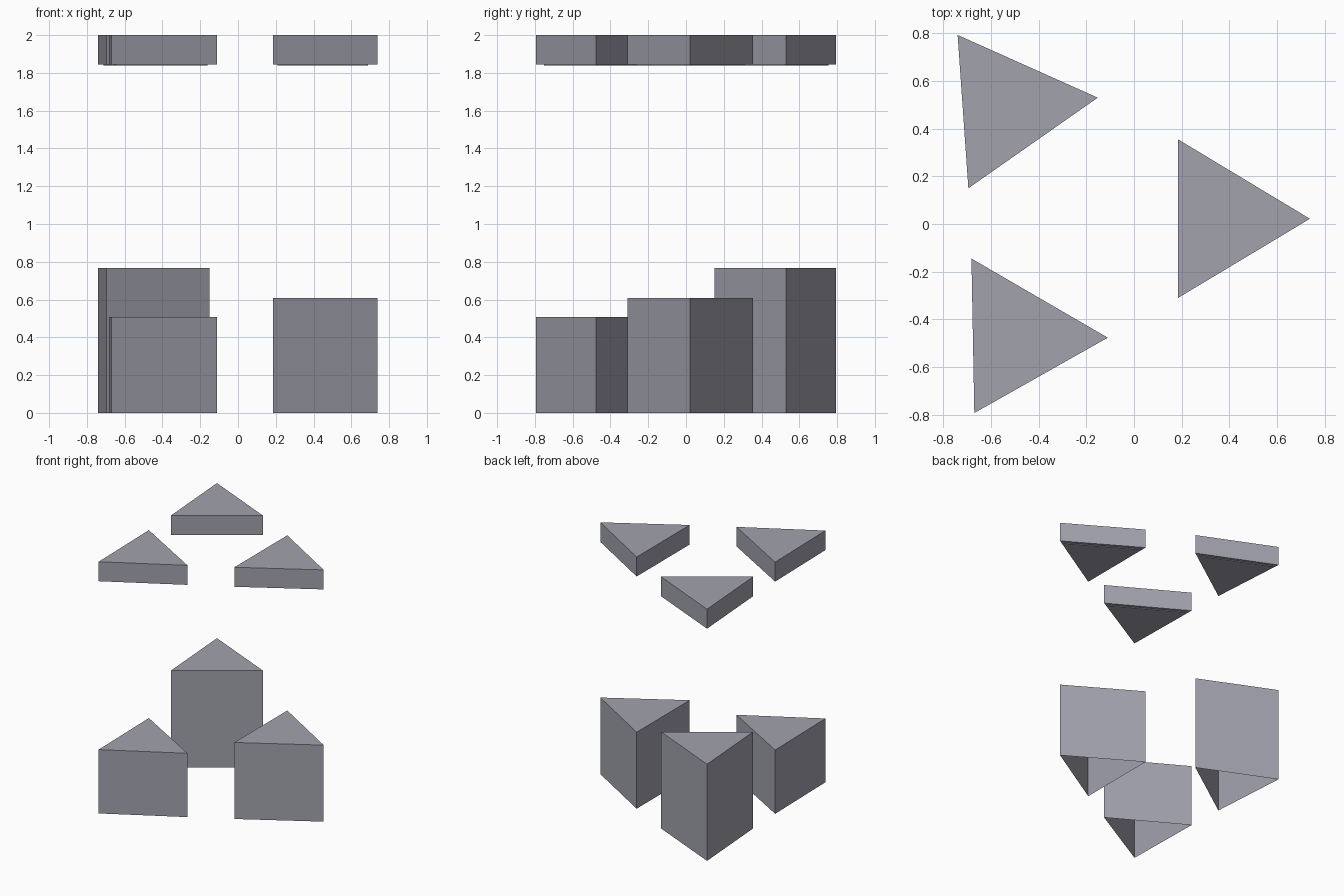
import bpy, bmesh

if "Cube" in bpy.data.objects:
    bpy.data.objects.remove(bpy.data.objects["Cube"])

CAP_BOTTOM, CAP_TOP = 1.845, 2.0

# Triangle footprints (counter-clockwise) and column heights
COLUMNS = {
    "back_left": ([(-0.74, 0.793), (-0.695, 0.15), (-0.152, 0.53)], 0.768),
    "right": ([(0.185, 0.355), (0.185, -0.31), (0.738, 0.022)], 0.608),
    "front_left": ([(-0.682, -0.145), (-0.67, -0.793), (-0.11, -0.477)], 0.507),
}

# Dark blue-grey finish
finish = bpy.data.materials.new("dark_grey")
finish.diffuse_color = (0.36, 0.36, 0.42, 1.0)
finish.use_nodes = True
finish.node_tree.nodes["Principled BSDF"].inputs["Base Color"].default_value = finish.diffuse_color


def prism(name, outline, z0, z1, base_plate=False):
    bm = bmesh.new()
    low = [bm.verts.new((x, y, z0)) for x, y in outline]
    high = [bm.verts.new((x, y, z1)) for x, y in outline]
    n = len(outline)
    for i in range(n):
        j = (i + 1) % n
        bm.faces.new((low[i], low[j], high[j], high[i]))
    bm.faces.new(high)
    if base_plate:
        base = bm.faces.new(low[::-1])
        bm.normal_update()
        bmesh.ops.inset_region(bm, faces=[base], thickness=0.025,
                               use_even_offset=True, use_boundary=True)
        # Raise the plate slightly out of the rim with upright sides
        plate = bmesh.ops.extrude_discrete_faces(bm, faces=[base])["faces"][0]
        rim_verts = [v for v in plate.verts]
        bmesh.ops.translate(bm, verts=rim_verts, vec=(0, 0, -0.005))
    bm.normal_update()
    mesh = bpy.data.meshes.new(name)
    bm.to_mesh(mesh)
    bm.free()
    mesh.materials.append(finish)
    bpy.context.collection.objects.link(bpy.data.objects.new(name, mesh))


for place, (outline, height) in COLUMNS.items():
    # Column, open underneath
    prism(place + "_column", outline, 0.0, height)
    # Floating cap with an inset plate on its underside
    prism(place + "_cap", outline, CAP_BOTTOM, CAP_TOP, base_plate=True)
